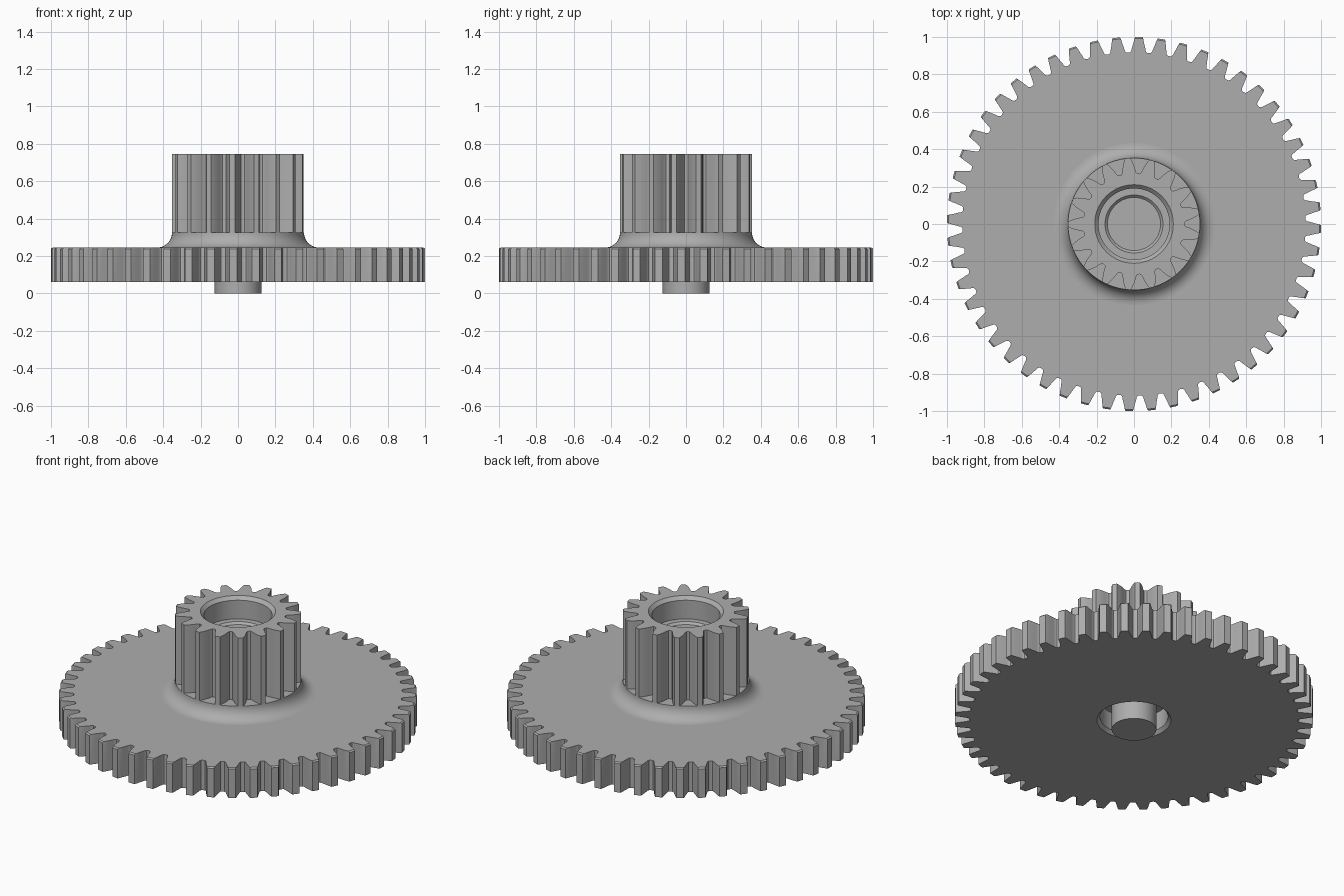
import bpy, bmesh, math

if "Cube" in bpy.data.objects:
    bpy.data.objects.remove(bpy.data.objects["Cube"])

grey = bpy.data.materials.new("plain grey")
grey.diffuse_color = (0.42, 0.42, 0.42, 1)
grey.use_nodes = True
grey.node_tree.nodes["Principled BSDF"].inputs["Base Color"].default_value = grey.diffuse_color


def loft(name, rings, cap_ends=False):
    """Skin a list of rings (equal point counts) into one object."""
    bm = bmesh.new()
    loops = [[bm.verts.new(p) for p in ring] for ring in rings]
    n = len(loops[0])
    for a, b in zip(loops, loops[1:]):
        for i in range(n):
            j = (i + 1) % n
            bm.faces.new((a[i], a[j], b[j], b[i]))
    if cap_ends:
        bm.faces.new(loops[0][::-1])
        bm.faces.new(loops[-1])
    bmesh.ops.recalc_face_normals(bm, faces=bm.faces)
    mesh = bpy.data.meshes.new(name)
    bm.to_mesh(mesh)
    bm.free()
    mesh.materials.append(grey)
    obj = bpy.data.objects.new(name, mesh)
    bpy.context.collection.objects.link(obj)
    bpy.context.view_layer.objects.active = obj
    obj.select_set(True)
    bpy.ops.object.shade_smooth_by_angle(angle=math.radians(28))
    obj.select_set(False)
    return obj


def gear_outline(teeth, phase, flank):
    """Polar outline from one tooth flank of (radius, half width), root to tip."""
    pts = []
    for k in range(teeth):
        mid = math.radians(phase) + k * math.tau / teeth
        pts += [(r, mid - w / r) for r, w in flank]
        pts += [(r, mid + w / r) for r, w in reversed(flank)]
    return pts


def toothed(outline, z, limit=9):
    return [(min(r, limit) * math.cos(a), min(r, limit) * math.sin(a), z)
            for r, a in outline]


def circle(outline, radius, z):
    return [(radius * math.cos(a), radius * math.sin(a), z) for r, a in outline]


def lathe(name, profile, cap_ends=False, segments=96):
    even = [(1, i * math.tau / segments) for i in range(segments)]
    return loft(name, [circle(even, r, z) for r, z in profile], cap_ends)


# Large gear with a chamfered recess in its underside
big = gear_outline(52, -1.5, [
    (0.917, 0.050), (0.919, 0.044), (0.926, 0.039), (0.940, 0.036),
    (0.963, 0.030), (0.985, 0.025), (1.0, 0.020)])
loft("large_gear", [
    circle(big, 0.19, 0.19), circle(big, 0.19, 0.08), circle(big, 0.207, 0.06),
    toothed(big, 0.06), toothed(big, 0.238), toothed(big, 0.245, 0.992),
    circle(big, 0.40, 0.245)])

# Concave fillet rising from the disc to the hub flange
arc = [(0.433 - 0.08 * math.sin(t), 0.325 - 0.08 * math.cos(t))
       for t in (i * math.pi / 20 for i in range(11))]
lathe("hub_fillet", arc + [(0.24, 0.325)])

# Small gear with a chamfered bore
small = gear_outline(17, 95.5, [
    (0.270, 0.046), (0.272, 0.041), (0.279, 0.037), (0.295, 0.034),
    (0.316, 0.029), (0.336, 0.022), (0.353, 0.014)])
loft("small_gear", [
    toothed(small, 0.32), toothed(small, 0.745), circle(small, 0.21, 0.745),
    circle(small, 0.19, 0.725), circle(small, 0.19, 0.61)])

# Solid core closing the two bores, with a shallow ring round the shaft end
lathe("core", [(0.12, 0.19), (0.19, 0.19), (0.19, 0.61), (0.155, 0.61),
               (0.142, 0.597), (0.12, 0.597)])

# Central shaft
lathe("shaft", [(0.125, 0.0), (0.125, 0.597)], cap_ends=True)
